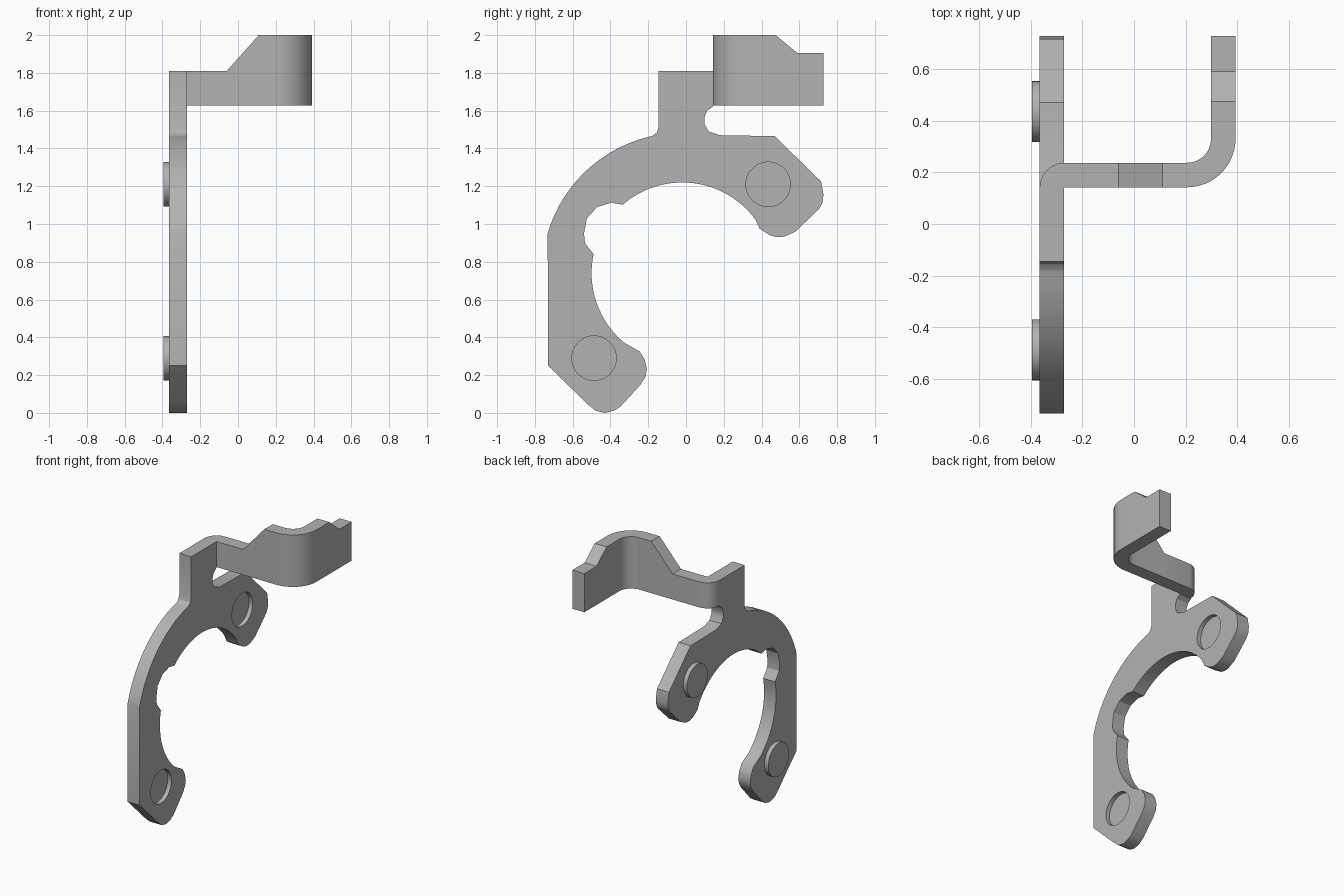
import bpy, bmesh
from math import cos, sin, radians, atan2, pi
from mathutils import Matrix

if "Cube" in bpy.data.objects:
    bpy.data.objects.remove(bpy.data.objects["Cube"])

steel = bpy.data.materials.new("grey steel")
steel.use_nodes = True
steel.diffuse_color = (0.45, 0.45, 0.45, 1)
steel.node_tree.nodes["Principled BSDF"].inputs["Base Color"].default_value = steel.diffuse_color

X0, X1, BUMP = -0.365, -0.27, 0.03      # plate faces and emboss height
MID = (-0.02, 0.74)                     # centre of the hook arcs
PINS = [(0.435, 1.21), (-0.487, 0.29)]
PIN_R = 0.118
TO_SIDE = Matrix(((0, 0, 1, 0), (1, 0, 0, 0), (0, 1, 0, 0), (0, 0, 0, 1)))


def finish(name, mesh):
    obj = bpy.data.objects.new(name, mesh)
    bpy.context.collection.objects.link(obj)
    mesh.materials.clear()
    mesh.materials.append(steel)
    bpy.ops.object.select_all(action="DESELECT")
    obj.select_set(True)
    bpy.context.view_layer.objects.active = obj
    bpy.ops.object.shade_smooth_by_angle(angle=radians(30))
    return obj


def arc(c, r, a0, a1, n):
    steps = [radians(a0 + (a1 - a0) * i / n) for i in range(n + 1)]
    return [(c[0] + r * cos(a), c[1] + r * sin(a)) for a in steps]


# Hook plate: side outline with two pin holes, extruded through its thickness
outline = [(-0.145, 1.81), (-0.145, 1.515), (-0.155, 1.485), (-0.175, 1.468)]
outline += arc(MID, 0.743, 103, 163.5, 20)
outline += [(-0.73, 0.25), (-0.52, 0.045), (-0.48, 0.012), (-0.43, 0.0), (-0.38, 0.012),
            (-0.345, 0.035), (-0.24, 0.15), (-0.215, 0.19), (-0.207, 0.23),
            (-0.218, 0.28), (-0.245, 0.325)]
outline += arc(MID, 0.48, 230, 168, 16)
outline += [(-0.535, 0.9), (-0.54, 0.95), (-0.525, 1.03), (-0.47, 1.09), (-0.395, 1.113)]
outline += arc(MID, 0.48, 131, 36, 24)
outline += [(0.39, 0.975), (0.445, 0.94), (0.48, 0.93), (0.52, 0.933), (0.58, 0.96),
            (0.705, 1.08), (0.722, 1.11), (0.728, 1.155), (0.715, 1.225), (0.47, 1.465),
            (0.18, 1.47)]
outline += [(0.12, 1.49), (0.097, 1.53), (0.097, 1.565), (0.112, 1.6), (0.142, 1.622),
            (0.142, 1.81)]

curve = bpy.data.curves.new("hook outline", "CURVE")
curve.dimensions = "2D"
curve.fill_mode = "BOTH"
curve.extrude = (X1 - X0) / 2
for loop in [outline] + [arc(p, PIN_R, 0, 350, 35) for p in PINS]:
    spline = curve.splines.new("POLY")
    spline.points.add(len(loop) - 1)
    spline.use_cyclic_u = True
    for point, (u, v) in zip(spline.points, loop):
        point.co = (u, v, 0, 1)
helper = bpy.data.objects.new("hook outline", curve)
bpy.context.collection.objects.link(helper)
mesh = bpy.data.meshes.new_from_object(helper.evaluated_get(bpy.context.evaluated_depsgraph_get()))
bpy.data.objects.remove(helper)
mesh.transform(Matrix.Translation(((X0 + X1) / 2, 0, 0)) @ TO_SIDE)
bm = bmesh.new()
bm.from_mesh(mesh)
bmesh.ops.remove_doubles(bm, verts=bm.verts, dist=0.0005)
bmesh.ops.recalc_face_normals(bm, faces=bm.faces)
bm.to_mesh(mesh)
bm.free()
finish("hook_plate", mesh)

# Pressed pins: raised on the outer face, recessed on the inner face
for label, (y, z) in zip(("upper", "lower"), PINS):
    bm = bmesh.new()
    place = Matrix.Translation((X0 - BUMP + (X1 - X0) / 2, y, z)) @ TO_SIDE
    bmesh.ops.create_cone(bm, cap_ends=True, segments=36, radius1=PIN_R, radius2=PIN_R,
                          depth=X1 - X0, matrix=place)
    mesh = bpy.data.meshes.new(label + " pin")
    bm.to_mesh(mesh)
    bm.free()
    finish(label + "_pin", mesh)

# Bent arm: strip sections as (front point, back point, top height)
LOW, HIGH, BASE = 1.81, 2.0, 1.627
Y0, Y1 = 0.142, 0.237
sections = [((X1, Y0), p, LOW) for p in arc((X1, Y0), Y1 - Y0, 180, 90, 6)]
sections += [((x, Y0), (x, Y1), top) for x, top in ((-0.06, LOW), (0.11, HIGH))]
bend = (0.205, 0.33)
sections += [(a, b, HIGH) for a, b in zip(arc(bend, 0.188, -90, 0, 12), arc(bend, 0.093, -90, 0, 12))]
sections += [((0.393, y), (0.298, y), top)
             for y, top in ((0.475, HIGH), (0.59, 1.905), (0.728, 1.905))]
bm = bmesh.new()
rings = []
for a, b, top in sections:
    rings.append([bm.verts.new(co) for co in ((*a, BASE), (*b, BASE), (*b, top), (*a, top))])
for r, s in zip(rings, rings[1:]):
    for i in range(4):
        j = (i + 1) % 4
        bm.faces.new((r[i], r[j], s[j], s[i]))
bm.faces.new(rings[0])
bm.faces.new(rings[-1])
bmesh.ops.remove_doubles(bm, verts=bm.verts, dist=0.0005)
bmesh.ops.recalc_face_normals(bm, faces=bm.faces)
mesh = bpy.data.meshes.new("bent arm")
bm.to_mesh(mesh)
bm.free()
finish("bent_arm", mesh)
